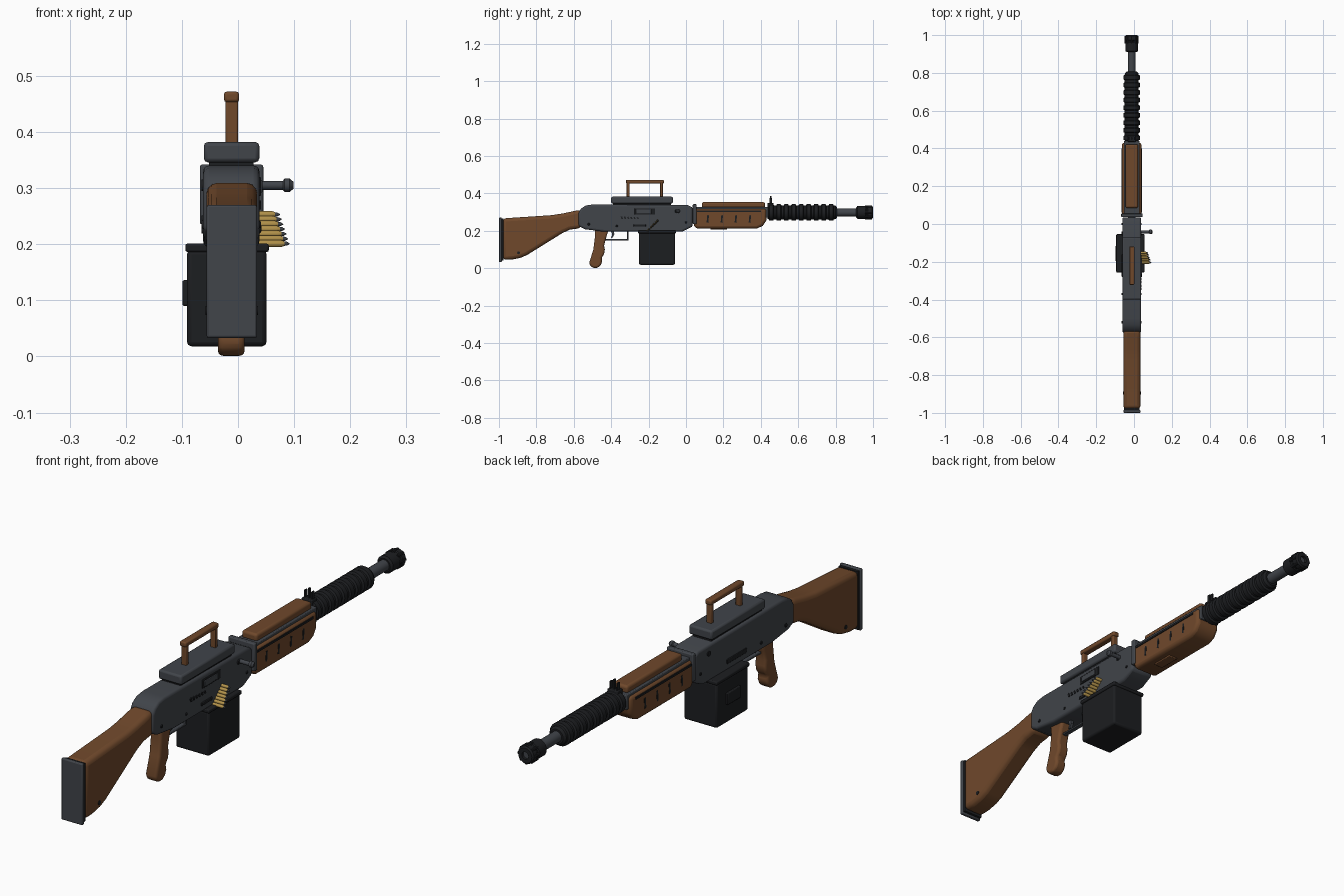
import bpy, bmesh, math
from mathutils import Vector

CX, AX = -0.012, 0.298   # centre plane and bore height


def material(name, rgb):
    m = bpy.data.materials.new(name)
    m.diffuse_color = (*rgb, 1)
    return m


WOOD = material("wood", (0.16, 0.065, 0.024))
STEEL = material("steel", (0.052, 0.058, 0.068))
BLACK = material("black", (0.012, 0.013, 0.015))
BRASS = material("brass", (0.45, 0.29, 0.07))


def finish(name, bm, mat, bevel=0, seg=2):
    bmesh.ops.recalc_face_normals(bm, faces=bm.faces)
    me = bpy.data.meshes.new(name)
    bm.to_mesh(me)
    bm.free()
    ob = bpy.data.objects.new(name, me)
    bpy.context.collection.objects.link(ob)
    me.materials.append(mat)
    if bevel:
        b = ob.modifiers.new("bevel", 'BEVEL')
        b.width, b.segments, b.limit_method = bevel, seg, 'ANGLE'
        b.angle_limit = math.radians(40)
    bpy.ops.object.select_all(action='DESELECT')
    ob.select_set(True)
    bpy.context.view_layer.objects.active = ob
    bpy.ops.object.shade_smooth_by_angle(angle=math.radians(35))
    return ob


def prism(name, pts, x0, x1, mat, bevel=0, seg=2):
    """Side profile of (y, z) points extruded from x0 to x1."""
    bm = bmesh.new()
    f = bm.faces.new([bm.verts.new((x0, y, z)) for y, z in pts])
    r = bmesh.ops.extrude_face_region(bm, geom=[f])
    vs = [v for v in r['geom'] if isinstance(v, bmesh.types.BMVert)]
    bmesh.ops.translate(bm, verts=vs, vec=(x1 - x0, 0, 0))
    return finish(name, bm, mat, bevel, seg)


def box(name, x, y, z, mat, bevel=0, seg=2):
    pts = [(y[0], z[0]), (y[1], z[0]), (y[1], z[1]), (y[0], z[1])]
    return prism(name, pts, x[0], x[1], mat, bevel, seg)


def lathe(name, prof, origin, axis, mat, n=24):
    """Solid of revolution from (distance, radius) pairs along an axis."""
    bm = bmesh.new()
    q = Vector(axis).to_track_quat('Z', 'Y')
    rings = [[bm.verts.new(Vector(origin) + q @ Vector((
        r * math.cos(2 * math.pi * i / n), r * math.sin(2 * math.pi * i / n), d)))
        for i in range(n)] for d, r in prof]
    for a, b in zip(rings, rings[1:]):
        for i in range(n):
            bm.faces.new((a[i], a[(i + 1) % n], b[(i + 1) % n], b[i]))
    bm.faces.new(rings[0])
    bm.faces.new(rings[-1])
    return finish(name, bm, mat)


# Shoulder stock and butt plate
prism("stock", [(-0.98, 0.045), (-0.93, 0.046), (-0.885, 0.055), (-0.85, 0.07), (-0.66, 0.188),
                (-0.62, 0.206), (-0.56, 0.214), (-0.56, 0.312), (-0.60, 0.305), (-0.66, 0.292),
                (-0.72, 0.283), (-0.98, 0.266)], -0.056, 0.034, WOOD, 0.018, 3)
box("butt_plate", (-0.056, 0.034), (-1.0, -0.985), (0.033, 0.27), STEEL, 0.004)
box("butt_spacer", (-0.052, 0.030), (-0.988, -0.975), (0.04, 0.265), BLACK)

# Receiver, front flange and top cover
prism("receiver", [(-0.575, 0.225), (-0.54, 0.208), (-0.44, 0.195), (-0.02, 0.195), (0.035, 0.222),
                   (0.035, 0.325), (0.01, 0.337), (-0.50, 0.340), (-0.535, 0.335),
                   (-0.562, 0.318), (-0.575, 0.295)], -0.062, 0.038, STEEL, 0.010, 3)
box("front_flange", (-0.068, 0.045), (0.036, 0.056), (0.235, 0.342), STEEL, 0.004)
box("top_cover", (-0.061, 0.038), (-0.40, -0.07), (0.346, 0.382), STEEL, 0.007)
box("cover_seam", (-0.052, 0.028), (-0.39, -0.08), (0.333, 0.348), BLACK)

# Receiver side details
box("ejection_port", (0.034, 0.041), (-0.275, -0.165), (0.286, 0.320), BLACK, 0.002)
box("port_door", (0.036, 0.0435), (-0.265, -0.185), (0.292, 0.314), STEEL, 0.002)
box("feed_plate", (0.034, 0.042), (-0.28, -0.215), (0.222, 0.234), BLACK, 0.002)
box("feed_slot_left", (-0.065, -0.06), (-0.28, -0.16), (0.222, 0.240), BLACK, 0.002)
for i in range(6):
    y = -0.35 + i * 0.017
    prism(f"vent_{i}", [(y, 0.275 - i * .001), (y + .006, 0.262), (y + .014, 0.262),
                        (y + .008, 0.278 - i * .001)], 0.034, 0.041, BLACK)
for i, (y, z, r) in enumerate([(-0.05, 0.305, 0.010), (-0.37, 0.225, 0.006),
                               (-0.52, 0.235, 0.007), (0.0, 0.245, 0.006)]):
    lathe(f"receiver_pin_{i}", [(0, r), (0.103, r), (0.106, r * 0.7)], (-0.065, y, z), (1, 0, 0), BLACK, 12)
lathe("stock_screw", [(0, 0.008), (0.094, 0.008)], (-0.058, -0.895, 0.082), (1, 0, 0), BLACK, 12)

# Charging handle
lathe("charging_handle", [(0, 0.008), (0.043, 0.008), (0.046, 0.012), (0.055, 0.012), (0.062, 0.006)],
      (0.037, -0.042, 0.305), (1, 0, 0), STEEL, 12)

# Carrying handle
for i, y in enumerate((-0.309, -0.131)):
    box(f"carry_post_{i}", (-0.022, 0.0), (y - 0.008, y + 0.008), (0.378, 0.46), WOOD, 0.003)
box("carry_bar", (-0.025, 0.002), (-0.322, -0.118), (0.453, 0.472), WOOD, 0.005)

# Pistol grip with finger grooves
prism("pistol_grip", [(-0.488, 0.21), (-0.487, 0.165), (-0.495, 0.10), (-0.517, 0.03), (-0.513, 0.012),
                      (-0.495, 0.002), (-0.475, 0.0), (-0.457, 0.014), (-0.448, 0.035), (-0.452, 0.055),
                      (-0.438, 0.075), (-0.434, 0.10), (-0.438, 0.12), (-0.428, 0.16),
                      (-0.412, 0.21)], -0.036, 0.012, WOOD, 0.010, 3)

# Trigger and guard
cx0, cx1 = CX - 0.009, CX + 0.009
box("guard_bottom", (cx0, cx1), (-0.43, -0.307), (0.148, 0.156), STEEL, 0.002)
box("guard_front", (cx0, cx1), (-0.315, -0.307), (0.15, 0.20), STEEL, 0.002)
prism("trigger", [(-0.402, 0.20), (-0.385, 0.20), (-0.383, 0.18), (-0.392, 0.164),
                  (-0.401, 0.162), (-0.394, 0.18)], CX - 0.006, CX + 0.006, STEEL)

# Ammunition box with lid and side latch
box("ammo_box", (-0.091, 0.051), (-0.252, -0.058), (0.018, 0.19), BLACK, 0.008)
box("ammo_box_lid", (-0.094, 0.055), (-0.256, -0.054), (0.186, 0.201), BLACK, 0.004)
box("ammo_box_latch", (-0.099, -0.088), (-0.195, -0.115), (0.09, 0.136), BLACK, 0.003)
box("ammo_box_neck", (-0.05, 0.03), (-0.23, -0.08), (0.19, 0.212), BLACK)

# Ammunition belt
for i in range(7):
    t = i / 6
    o = (0.034, -0.205 + 0.053 * t, 0.201 + 0.052 * t)
    s = 0.049 - 0.017 * t
    lathe(f"cartridge_{i}", [(-0.01, 0.0062), (s - 0.006, 0.0062), (s, 0.004)], o, (1, 0, 0), BRASS, 12)
    lathe(f"bullet_tip_{i}", [(s - 0.002, 0.004), (s + 0.004, 0.0035), (s + 0.009, 0.0006)],
          o, (1, 0, 0), STEEL, 12)

# Wooden handguard, upper and lower
prism("handguard_lower", [(0.042, 0.222), (0.06, 0.212), (0.38, 0.212), (0.41, 0.226), (0.43, 0.255),
                          (0.43, 0.318), (0.042, 0.318)], -0.064, 0.040, WOOD, 0.014, 3)
box("handguard_rail", (-0.054, 0.030), (0.04, 0.44), (0.27, 0.328), STEEL, 0.003)
box("handguard_upper", (-0.045, 0.021), (0.085, 0.422), (0.322, 0.353), WOOD, 0.009, 3)
for side, x in (("right", 0.040), ("left", -0.064)):
    for i in range(4):
        y = 0.11 + i * 0.075
        prism(f"handguard_slot_{side}_{i}", [(y, 0.245), (y + 0.009, 0.242), (y + 0.013, 0.282),
              (y + 0.004, 0.285)], x - 0.0012, x + 0.0012, BLACK)
    box(f"rail_strip_{side}", (x - 0.003, x + 0.003), (0.06, 0.40), (0.300, 0.308), BLACK)
box("handguard_stud", (CX - 0.02, CX + 0.02), (0.13, 0.22), (0.207, 0.215), WOOD, 0.003)

# Barrel, ribbed shroud and muzzle brake
lathe("barrel", [(0, 0.021), (0.99, 0.021)], (CX, 0, AX), (0, 1, 0), STEEL)
prof = [(0, 0.036)]
for i in range(9):
    d = 0.005 + i * 0.04
    prof += [(d, 0.037), (d + 0.004, 0.0445), (d + 0.024, 0.0445), (d + 0.028, 0.037)]
lathe("barrel_shroud", prof + [(0.362, 0.036), (0.37, 0.028)], (CX, 0.437, AX), (0, 1, 0), BLACK)
lathe("muzzle_brake", [(0, 0.026), (0.006, 0.034), (0.05, 0.034), (0.054, 0.031), (0.06, 0.031),
                       (0.064, 0.034), (0.084, 0.034), (0.09, 0.029), (0.09, 0.014), (0.05, 0.014)],
      (CX, 0.91, AX), (0, 1, 0), BLACK)
for i in range(8):
    a = i * math.pi / 4
    lathe(f"brake_rib_{i}", [(0, 0.006), (0.038, 0.006)],
          (CX + 0.031 * math.cos(a), 0.956, AX + 0.031 * math.sin(a)), (0, 1, 0), BLACK, 8)

# Front sight with two ears and a post
box("sight_base", (CX - 0.022, CX + 0.022), (0.435, 0.468), (0.318, 0.348), BLACK, 0.003)
for i, s in enumerate((-1, 1)):
    box(f"sight_ear_{i}", (CX + s * 0.015 - 0.003, CX + s * 0.015 + 0.003), (0.446, 0.460), (0.34, 0.375), BLACK)
box("sight_post", (CX - 0.003, CX + 0.003), (0.448, 0.458), (0.34, 0.385), BLACK)
